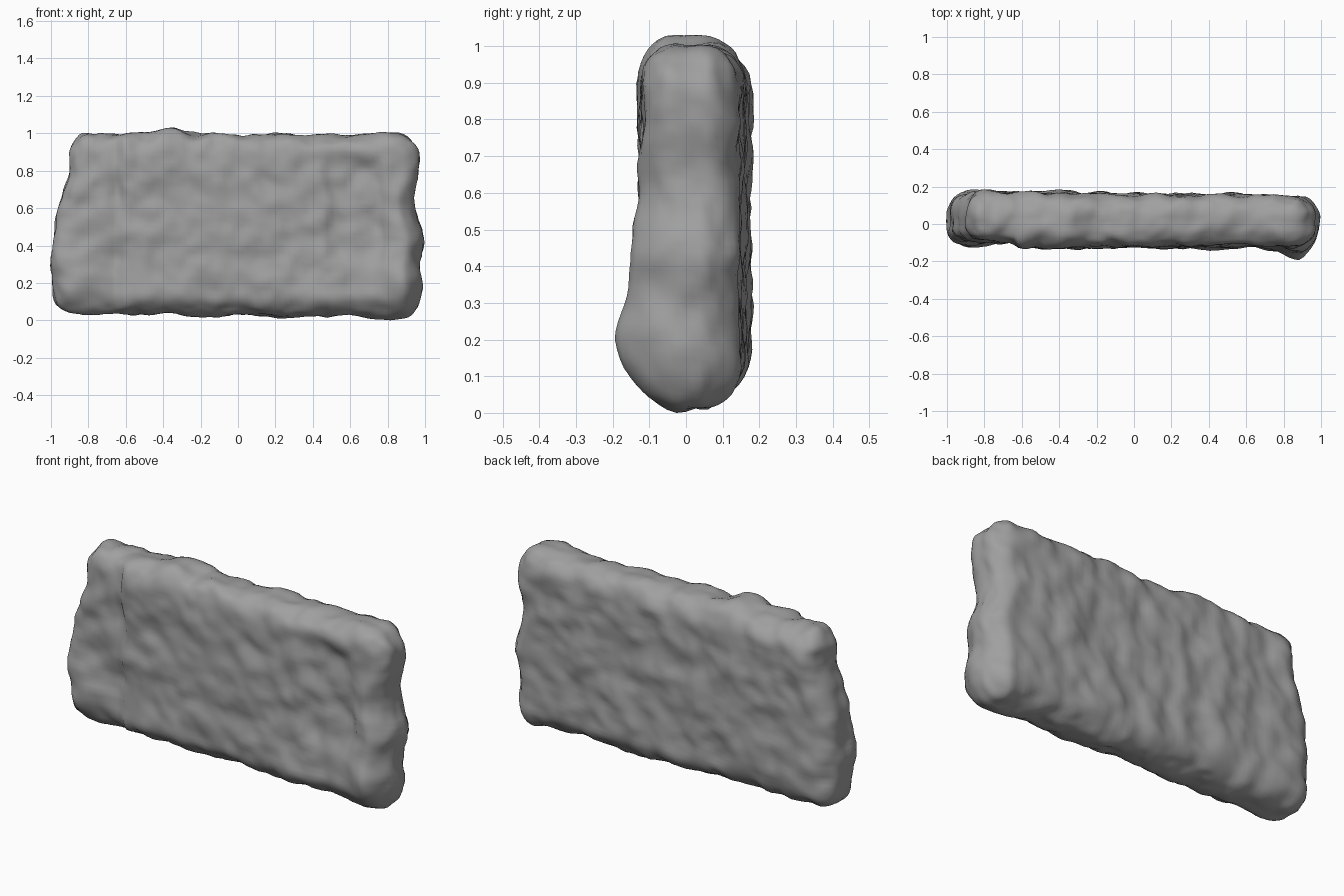
import bpy, bmesh
from mathutils import Vector, noise

old = bpy.data.objects.get("Cube")
if old:
    bpy.data.objects.remove(old, do_unlink=True)

HALF = Vector((0.955, 0.137, 0.483))   # half extents of the plain slab
ROUND = 0.105                          # edge rounding
CUTS = (80, 12, 40)                    # grid cells along each axis
MIDDLE = Vector((0, 0.018, 0.509))     # centre of the plain slab


def smooth(a, b, t):
    t = max(0.0, min(1.0, (t - a) / (b - a)))
    return t * t * (3 - 2 * t)


def bump(x, z, centre, size):
    d = ((x - centre[0]) / size[0]) ** 2 + ((z - centre[1]) / size[1]) ** 2
    return max(0.0, 1 - d) ** 2


def profile(z, points):
    for (z0, v0), (z1, v1) in zip(points, points[1:]):
        if z <= z1:
            return v0 + (v1 - v0) * smooth(z0, z1, z)
    return points[-1][1]


# Outline of the two ends, as height and offset outward
LEFT_END = [(0, .02), (.3, .045), (.55, .02), (.67, -.02), (.8, -.045), (1, -.06)]
RIGHT_END = [(0, .0), (.16, .025), (.29, .02), (.42, .045), (.63, -.015), (.85, .025), (1, .0)]

# Raised and sunken patches: centre (x, z), size, height
FRONT_PATCHES = [((.87, .17), (.24, .25), .06), ((.9, .42), (.2, .35), .025),
                 ((-.88, .2), (.25, .25), .03), ((-.4, .85), (.25, .25), .015),
                 ((-.3, .3), (.4, .3), .01), ((.3, .15), (.45, .2), .012)]
BACK_PATCHES = [((-.4, .6), (.5, .6), .012), ((-.85, .8), (.25, .3), .02),
                ((-.85, .3), (.25, .3), .012)]


def relief(x, z, patches):
    return sum(h * bump(x, z, c, s) for c, s, h in patches)


def rounded(p):
    inner = Vector([max(ROUND - h, min(h - ROUND, c)) for c, h in zip(p, HALF)])
    normal = (p - inner).normalized()
    return inner + normal * ROUND, normal


def weather(p, n):
    """Rough stone surface: broad lumps, small lumps and chipped edges."""
    lumps = noise.noise(p * 4.5 + Vector((3, 7, 1)))
    chips = noise.noise(p * 9 + Vector((9, 2, 5)))
    grain = noise.noise(p * 19)
    q = p + n * (0.014 * lumps + 0.017 * chips + 0.007 * grain) + MIDDLE
    x, z = p.x, p.z + MIDDLE.z
    # uneven ends, the right one tapering in thickness
    q.x += smooth(.6, .95, x) * profile(z, RIGHT_END)
    q.x -= smooth(.6, .95, -x) * profile(z, LEFT_END)
    q.y -= (q.y - MIDDLE.y) * 0.2 * smooth(.86, .96, x)
    # lower edge narrows to a blunt foot
    q.y -= (q.y - MIDDLE.y) * 0.15 * (1 - smooth(0, .14, z))
    if n.y < 0:
        # front: set-back left end, shallow hollow, raised patches
        xw = x + 0.03 * noise.noise(Vector((0, 4, p.z * 5)))
        step = 0.03 * (1 - smooth(-.645, -.61, xw))
        hollow = smooth(.45, .52, xw) * (1 - smooth(.74, .8, xw))
        hollow *= 0.03 * smooth(.2, .45, z) * (1 - smooth(.8, .92, z))
        q.y -= n.y * (step + hollow - relief(x, z, FRONT_PATCHES))
    else:
        q.y += n.y * (relief(x, z, BACK_PATCHES) - 0.006 * x)
    # knob on the upper edge, lower edge dropping to the right corner
    q.z += max(0, n.z) * 0.03 * bump(x, 0, (-.36, 0), (.14, 1))
    q.z += min(0, n.z) * (0.01 * x + 0.015 * bump(x, 0, (.9, 0), (.15, 1)))
    return q


# Gridded block, rounded and roughened
bm = bmesh.new()
bmesh.ops.create_cube(bm, size=1)
for axis, count in enumerate(CUTS):
    for i in range(1, count):
        at, normal = Vector(), Vector()
        at[axis], normal[axis] = i / count - 0.5, 1
        bmesh.ops.bisect_plane(bm, geom=bm.verts[:] + bm.edges[:] + bm.faces[:],
                               plane_co=at, plane_no=normal)
for v in bm.verts:
    flat = Vector([c * 2 * h for c, h in zip(v.co, HALF)])
    v.co = weather(*rounded(flat))

# Stand on the ground
low = min(v.co.z for v in bm.verts)
bmesh.ops.translate(bm, verts=bm.verts[:], vec=(0, 0, -low))
for f in bm.faces:
    f.smooth = True
bmesh.ops.recalc_face_normals(bm, faces=bm.faces[:])
mesh = bpy.data.meshes.new("stone_slab")
bm.to_mesh(mesh)
bm.free()

stone = bpy.data.materials.new("grey stone")
stone.use_nodes = True
stone.diffuse_color = (0.35, 0.35, 0.35, 1)
stone.node_tree.nodes["Principled BSDF"].inputs["Base Color"].default_value = stone.diffuse_color
mesh.materials.append(stone)
slab = bpy.data.objects.new("stone_slab", mesh)
bpy.context.collection.objects.link(slab)
